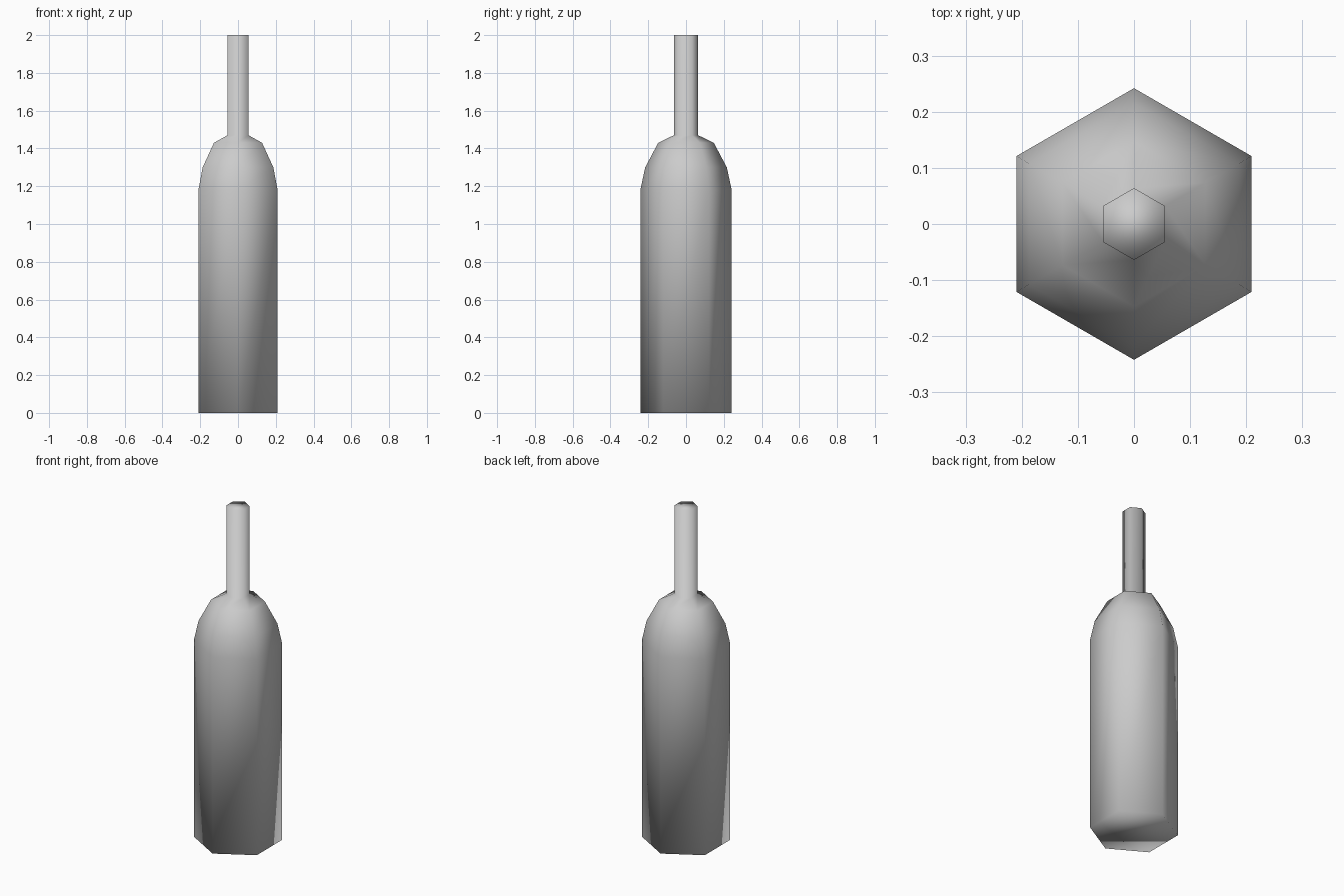
import bpy, bmesh
from math import sin, cos, pi

if "Cube" in bpy.data.objects:
    bpy.data.objects.remove(bpy.data.objects["Cube"])

SIDES = 6
# bottle profile: (radius, height)
PROFILE = [(0.242, 0.0), (0.242, 1.18), (0.216, 1.30),
           (0.147, 1.43), (0.064, 1.47), (0.064, 2.0)]

bm = bmesh.new()


def ring(radius, z):
    # hexagon with corners on the y axis
    return [bm.verts.new((radius * cos(pi / 2 + 2 * pi * i / SIDES),
                          radius * sin(pi / 2 + 2 * pi * i / SIDES), z))
            for i in range(SIDES)]


# body, shoulder and neck walls
rings = [ring(r, z) for r, z in PROFILE]
for low, high in zip(rings, rings[1:]):
    for i in range(SIDES):
        j = (i + 1) % SIDES
        bm.faces.new((low[i], low[j], high[j], high[i]))

# base and mouth caps
bm.faces.new(rings[0][::-1])
bm.faces.new(rings[-1])
bmesh.ops.recalc_face_normals(bm, faces=bm.faces[:])

# smooth shading over the whole low-poly bottle
for face in bm.faces:
    face.smooth = True

mesh = bpy.data.meshes.new("bottle")
bm.to_mesh(mesh)
bm.free()
bpy.context.collection.objects.link(bpy.data.objects.new("bottle", mesh))
